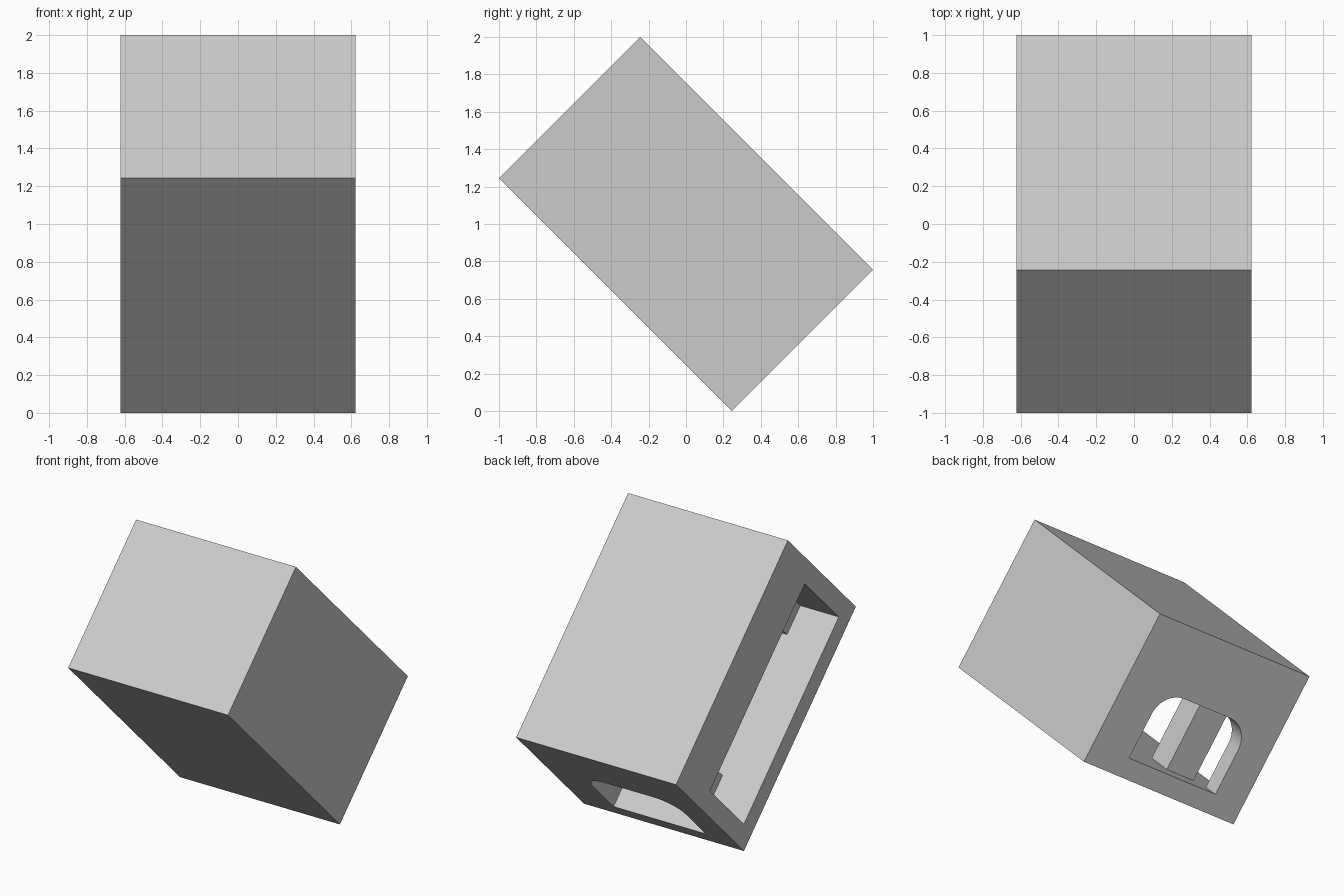
import bpy
import math
from mathutils import Matrix, Vector

cube = bpy.data.objects.get("Cube")
if cube:
    bpy.data.objects.remove(cube, do_unlink=True)

# One plain grey for the whole model
grey = bpy.data.materials.new("plain grey")
grey.use_nodes = True
COLOUR = (0.6, 0.6, 0.6, 1)
grey.diffuse_color = COLOUR
grey.node_tree.nodes["Principled BSDF"].inputs["Base Color"].default_value = COLOUR

# The housing leans back 45 degrees: local y is its length, local z its thickness
TILT = Matrix.Translation((0, 0, 1)) @ Matrix.Rotation(-math.pi / 4, 4, "X")
W, L, T = 0.6225, 0.88, 0.534      # half sizes
WALL = 0.134
FLOOR, CEILING = WALL - T, 0.135   # inner chamber, in local z
END = L - WALL


def prism(name, outline, y0, y1):
    """Extrude an (x, z) outline along local y."""
    n = len(outline)
    verts = [(x, y, z) for y in (y0, y1) for x, z in outline]
    faces = [tuple(range(n)), tuple(reversed(range(n, 2 * n)))]
    faces += [(i, i + n, (i + 1) % n + n, (i + 1) % n) for i in range(n)]
    mesh = bpy.data.meshes.new(name)
    mesh.from_pydata(verts, [], faces)
    mesh.materials.append(grey)
    obj = bpy.data.objects.new(name, mesh)
    bpy.context.collection.objects.link(obj)
    obj.matrix_world = TILT
    return obj


def box(name, x0, x1, y0, y1, z0, z1):
    return prism(name, [(x0, z0), (x1, z0), (x1, z1), (x0, z1)], y0, y1)


def arch(x0, x1, z0, z1, r, steps=12):
    """Rectangle with both upper corners rounded."""
    points = [(x0, z0), (x1, z0)]
    for cx, start in ((x1 - r, 0), (x0 + r, math.pi / 2)):
        for i in range(steps + 1):
            a = start + i * math.pi / 2 / steps
            points.append((cx + r * math.cos(a), z1 - r + r * math.sin(a)))
    return points


def cut(target, cutter):
    bpy.context.view_layer.objects.active = target
    mod = target.modifiers.new("cut", "BOOLEAN")
    mod.operation = "DIFFERENCE"
    mod.solver = "EXACT"
    mod.object = cutter
    bpy.context.view_layer.update()
    bpy.ops.object.modifier_apply(modifier=mod.name)
    bpy.data.objects.remove(cutter, do_unlink=True)


# Solid housing, chamber open on one side, arched window in the lower end
housing = box("housing", -W, W, -L, L, -T, T)
cut(housing, box("chamber_cutter", -W - 0.1, W - WALL / 2, -END, END, FLOOR, CEILING))
cut(housing, prism("window_cutter", arch(-0.393, 0.326, FLOOR, 0.089, 0.17), END - 0.05, L + 0.1))

# Two square posts standing between chamber floor and ceiling
for name, y0, y1 in (("upper_post", -END - 0.01, -0.537), ("lower_post", 0.478, 0.69)):
    box(name, -0.323, -0.101, y0, y1, FLOOR - 0.01, CEILING + 0.01)

# Smooth the arch while keeping every corner sharp
bpy.ops.object.select_all(action="DESELECT")
housing.select_set(True)
bpy.context.view_layer.objects.active = housing
bpy.ops.object.shade_smooth_by_angle()
